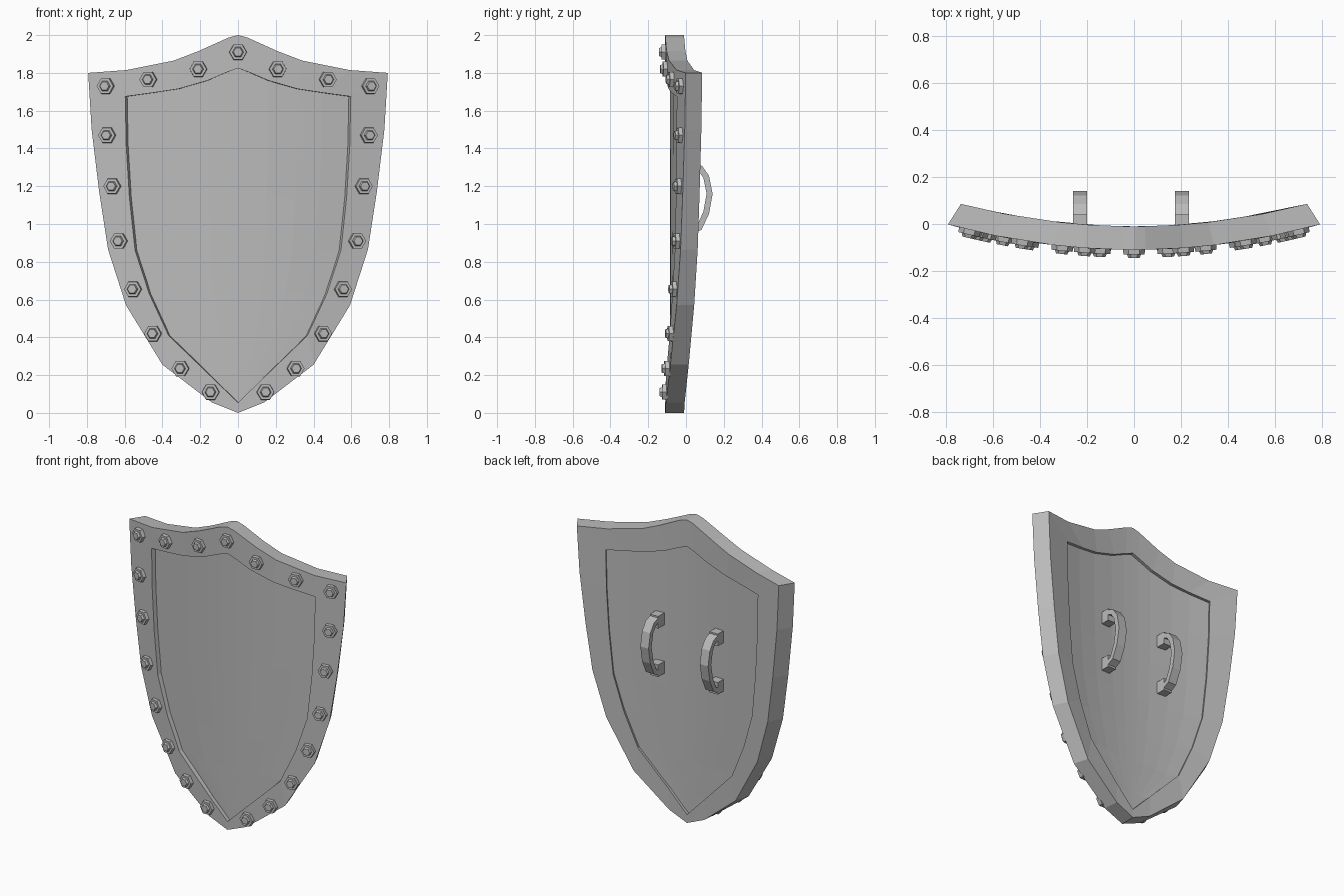
import bpy, bmesh, math
from mathutils import Matrix, Vector

cube = bpy.data.objects.get("Cube")
if cube:
    bpy.data.objects.remove(cube)

steel = bpy.data.materials.new("grey_steel")
steel.use_nodes = True
GREY = (0.5, 0.5, 0.5, 1)
steel.diffuse_color = GREY
steel.node_tree.nodes["Principled BSDF"].inputs["Base Color"].default_value = GREY

# Half outlines (x, z), from the top peak round to the bottom tip
OUTER = [(0, 2), (.05, 1.987), (.21, 1.915), (.34, 1.865), (.59, 1.815), (.793, 1.8),
         (.775, 1.5), (.735, 1.17), (.688, .865), (.593, .57), (.4, .255), (.138, .055), (0, 0)]
INNER = [(0, 1.825), (.06, 1.803), (.16, 1.76), (.317, 1.715), (.45, 1.695), (.597, 1.675),
         (.592, 1.42), (.575, 1.14), (.545, .86), (.47, .63), (.368, .41), (.14, .19), (0, .055)]
CORNER = 5
BOLTS = [(0, 1.91), (.21, 1.82), (.475, 1.765), (.70, 1.73), (.692, 1.47), (.665, 1.2),
         (.63, .91), (.555, .655), (.45, .42), (.305, .235), (.145, .11)]


def bend(x, z, t):
    """Place a point on the curved shield; t = 0 is the front skin, 1 the back."""
    front = -.11 + .172 * x * x
    back = -.01 + .152 * x * x
    return Vector((x * (1 - .07 * t), front + (back - front) * t, z))


def finish(bm, name):
    bmesh.ops.remove_doubles(bm, verts=bm.verts, dist=.0005)
    bmesh.ops.recalc_face_normals(bm, faces=bm.faces)
    mesh = bpy.data.meshes.new(name)
    bm.to_mesh(mesh)
    bm.free()
    mesh.materials.append(steel)
    obj = bpy.data.objects.new(name, mesh)
    bpy.context.collection.objects.link(obj)
    return obj


def full_loop(half):
    return half + [(-x, z) for x, z in half[-2:0:-1]]


# Rim: a rectangular section swept round the outline
bm = bmesh.new()
outer, inner = full_loop(OUTER), full_loop(INNER)
section = [[bm.verts.new(bend(*p, t)) for p in loop]
           for loop, t in ((outer, 0), (inner, 0), (inner, 1), (outer, 1))]
n = len(outer)
for k in range(4):
    a, b = section[k], section[(k + 1) % 4]
    for i in range(n):
        j = (i + 1) % n
        bm.faces.new((a[i], a[j], b[j], b[i]))
finish(bm, "rim")

# Panel: recessed curved plate whose top row follows the peaked edge
top = [(-x, z) for x, z in INNER[CORNER:0:-1]] + INNER[:CORNER + 1]
width = INNER[CORNER][0]
rows = [top] + [[(x / width * side, z) for x, _ in top] for side, z in INNER[CORNER + 1:-1]]
bm = bmesh.new()
for t in (.25, .8):
    grid = [[bm.verts.new(bend(x * 1.01, 1 + (z - 1) * 1.01, t)) for x, z in row] for row in rows]
    tip = bm.verts.new(bend(0, INNER[-1][1] - .01, t))
    for r, s in zip(grid, grid[1:]):
        for i in range(len(r) - 1):
            bm.faces.new((r[i], r[i + 1], s[i + 1], s[i]))
    for i in range(len(top) - 1):
        bm.faces.new((grid[-1][i], grid[-1][i + 1], tip))
open_edges = [e for e in bm.edges if e.is_boundary]
bmesh.ops.bridge_loops(bm, edges=open_edges)
finish(bm, "panel")

# Bolts: hexagonal flange with a smaller tapered hexagonal head
for i, (bx, z) in enumerate(BOLTS):
    for side, x in (("left", bx), ("right", -bx)):
        if side == "right" and bx == 0:
            continue
        bm = bmesh.new()
        place = (Matrix.Translation(bend(x, z, 0))
                 @ Matrix.Rotation(math.atan(.344 * x), 4, 'Z')
                 @ Matrix.Rotation(math.pi / 2, 4, 'X')
                 @ Matrix.Rotation(math.pi / 6, 4, 'Z'))
        for r1, r2, low, high in ((.048, .045, -.01, .02), (.032, .024, .015, .034)):
            bmesh.ops.create_cone(bm, cap_ends=True, segments=6, radius1=r1, radius2=r2,
                                  depth=high - low,
                                  matrix=place @ Matrix.Translation((0, 0, (low + high) / 2)))
        finish(bm, f"bolt_{side}_{i}")

# Handles: a flat bowed strap on two feet
STRAP = [(.02, 1.315), (.075, 1.295), (.107, 1.25), (.125, 1.16), (.107, 1.06), (.07, .98), (.02, .955)]
for name, x in (("left", .205), ("right", -.23)):
    bm = bmesh.new()
    rings = []
    for i, (y, z) in enumerate(STRAP):
        before, after = STRAP[max(i - 1, 0)], STRAP[min(i + 1, len(STRAP) - 1)]
        along = Vector((0, after[0] - before[0], after[1] - before[1])).normalized()
        out = Vector((0, -along.z, along.y)) * .016
        c = Vector((x, y, z))
        w = Vector((.03, 0, 0))
        rings.append([bm.verts.new(p) for p in (c + w + out, c - w + out, c - w - out, c + w - out)])
    for a, b in zip(rings, rings[1:]):
        for k in range(4):
            m = (k + 1) % 4
            bm.faces.new((a[k], a[m], b[m], b[k]))
    bm.faces.new(rings[0])
    bm.faces.new(rings[-1])
    for z in (1.295, .975):
        bmesh.ops.create_cube(bm, size=1, matrix=Matrix.Translation((x, .005, z))
                              @ Matrix.Diagonal((.06, .07, .08, 1)))
    finish(bm, f"handle_{name}")
